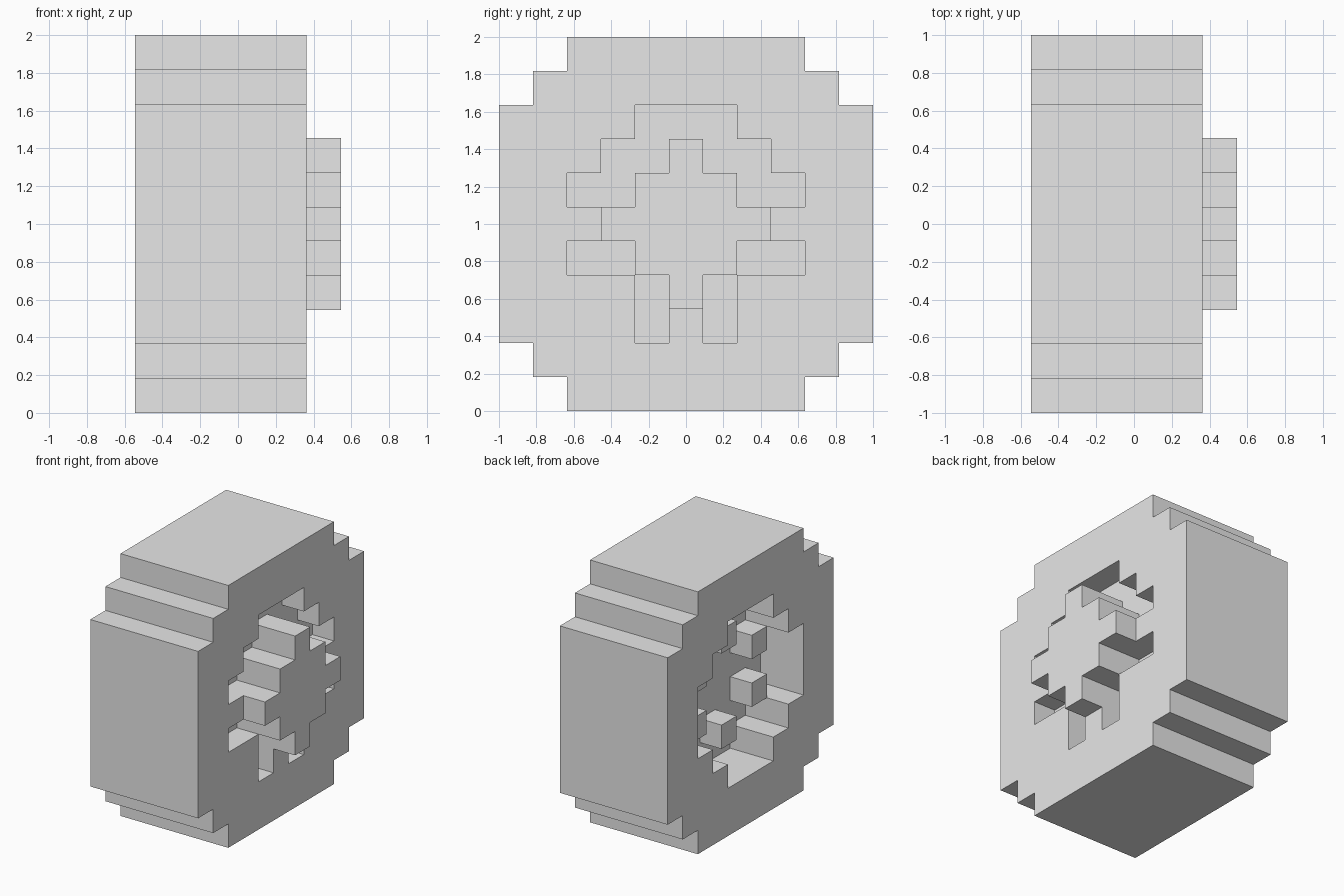
import bpy
import bmesh

if "Cube" in bpy.data.objects:
    bpy.data.objects.remove(bpy.data.objects["Cube"])

U = 2 / 11  # edge of one block

grey = bpy.data.materials.new("plain_grey")
grey.use_nodes = True
grey.diffuse_color = (0.8, 0.8, 0.8, 1)
grey.node_tree.nodes["Principled BSDF"].inputs["Base Color"].default_value = (0.8, 0.8, 0.8, 1)


def stepped_disc(half_widths):
    """Cells of a blocky disc, one half width per row, centred on the axle."""
    mid = len(half_widths) // 2
    return {(y, row - mid) for row, w in enumerate(half_widths) for y in range(-w, w + 1)}


def block_part(name, cells, x0, x1):
    """Extrude a set of (y, z) cells along the axle from x0 to x1, in blocks."""
    bm = bmesh.new()
    corner = ((-0.5, -0.5), (0.5, -0.5), (0.5, 0.5), (-0.5, 0.5))
    for y, z in cells:
        bm.faces.new([bm.verts.new((x0 * U, (y + a) * U, 1 + (z + b) * U)) for a, b in corner])
    bmesh.ops.remove_doubles(bm, verts=bm.verts[:], dist=U / 100)
    result = bmesh.ops.extrude_face_region(bm, geom=bm.faces[:], use_keep_orig=True)
    top = [g for g in result["geom"] if isinstance(g, bmesh.types.BMVert)]
    bmesh.ops.translate(bm, verts=top, vec=((x1 - x0) * U, 0, 0))
    bmesh.ops.recalc_face_normals(bm, faces=bm.faces[:])
    bmesh.ops.dissolve_limit(bm, angle_limit=0.01, verts=bm.verts[:], edges=bm.edges[:])
    mesh = bpy.data.meshes.new(name)
    bm.to_mesh(mesh)
    bm.free()
    mesh.materials.append(grey)
    obj = bpy.data.objects.new(name, mesh)
    bpy.context.collection.objects.link(obj)
    return obj


rim = stepped_disc([1, 2, 3, 3, 3, 2, 1])

# Thick tyre with the rim opening through it
block_part("tyre", stepped_disc([3, 4] + [5] * 7 + [4, 3]) - rim, -3, 2)

# Solid web closing the middle of the opening
block_part("wheel_web", rim, -1, 1)

# Outer spokes, flush with the tyre
block_part("spokes", {(-3, 0), (3, 0), (-2, -2), (2, -2), (0, -3)}, 1, 2)

# Stepped hub standing proud of the outer face
block_part("hub", stepped_disc([0, 1, 2, 1, 0]), 1, 3)

# Studs on the inner face
studs = [(0, 2), (0, -2)] + [(s * 2, z) for s in (-1, 1) for z in (-1, 1)]
for i, cell in enumerate(studs):
    block_part(f"inner_stud_{i + 1}", {cell}, -2, -1)
